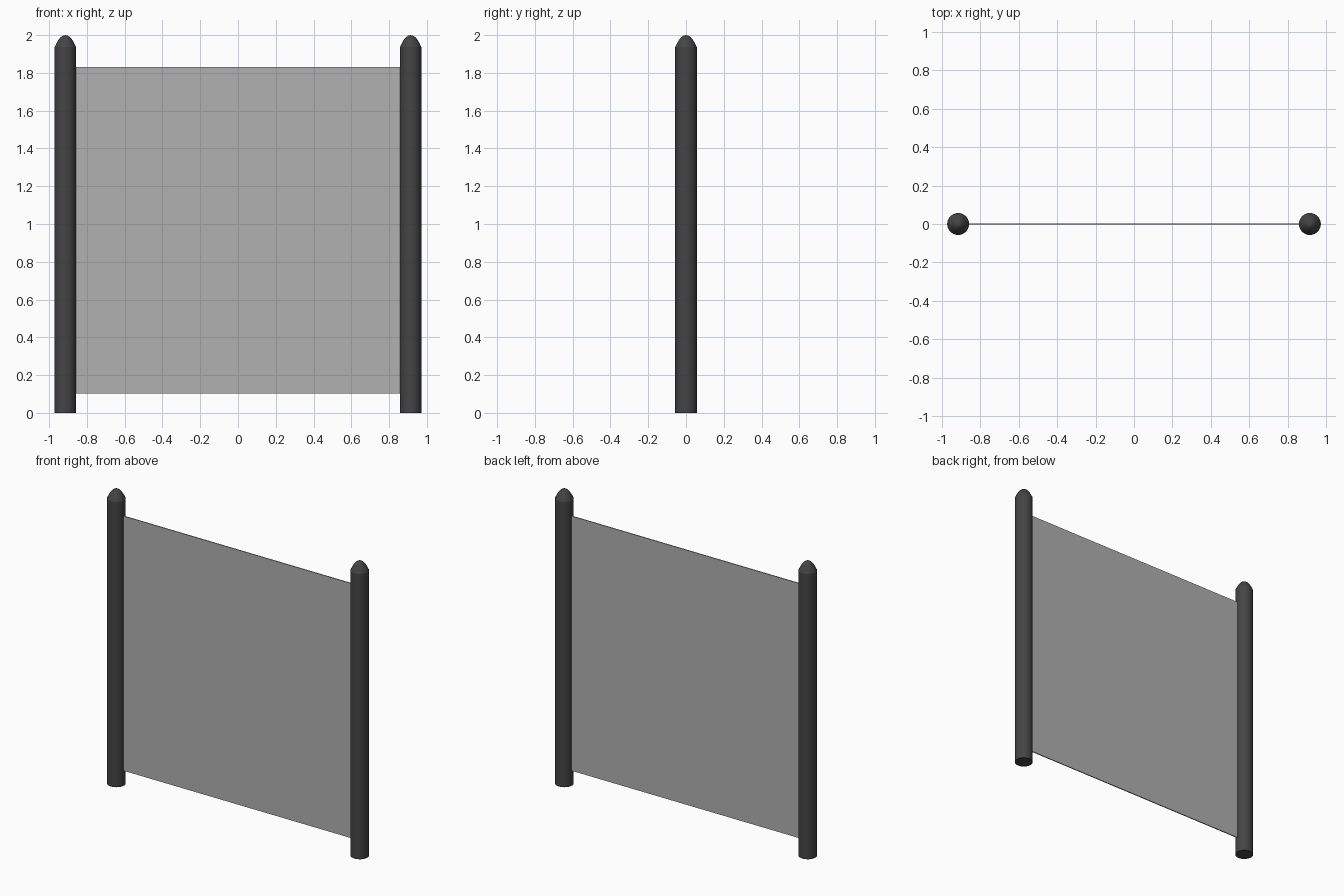
import bpy, bmesh, math

if "Cube" in bpy.data.objects:
    bpy.data.objects.remove(bpy.data.objects["Cube"])

POST_X, R = 0.914, 0.057


def material(name, rgba):
    m = bpy.data.materials.new(name)
    m.diffuse_color = rgba
    m.use_nodes = True
    m.node_tree.nodes["Principled BSDF"].inputs["Base Color"].default_value = m.diffuse_color
    return m


def add_object(name, bm, mat):
    me = bpy.data.meshes.new(name)
    bmesh.ops.recalc_face_normals(bm, faces=bm.faces)
    bm.to_mesh(me)
    bm.free()
    me.materials.append(mat)
    ob = bpy.data.objects.new(name, me)
    bpy.context.collection.objects.link(ob)
    return ob


def lathe(name, profile, x, mat, sides=32):
    bm = bmesh.new()
    verts = [bm.verts.new((r, 0, z)) for r, z in profile]
    edges = [bm.edges.new(p) for p in zip(verts, verts[1:])]
    bmesh.ops.spin(bm, geom=verts + edges, cent=(0, 0, 0), axis=(0, 0, 1),
                   angle=math.tau, steps=sides)
    bmesh.ops.remove_doubles(bm, verts=bm.verts, dist=1e-5)
    ob = add_object(name, bm, mat)
    ob.location.x = x
    bpy.ops.object.select_all(action='DESELECT')
    ob.select_set(True)
    bpy.context.view_layer.objects.active = ob
    bpy.ops.object.shade_smooth_by_angle(angle=math.radians(20))
    return ob


dark = material("dark_metal", (0.058, 0.058, 0.058, 1))
grey = material("grey_screen", (0.44, 0.44, 0.44, 1))

# Round posts with pointed, rounded-off tops
profile = [(0, 0), (R, 0), (R, 1.936), (0.047, 1.957), (0.036, 1.976),
           (0.025, 1.989), (0.013, 1.997), (0, 2.0)]
for side, label in ((-1, "left"), (1, "right")):
    lathe(label + "_post", profile, side * POST_X, dark)

# Thin panel between the posts
bottom, top = 0.102, 1.83
bm = bmesh.new()
bmesh.ops.create_cube(bm, size=1)
bmesh.ops.scale(bm, vec=(2 * (POST_X - R) + 0.004, 0.007, top - bottom), verts=bm.verts)
bmesh.ops.translate(bm, vec=(0, 0, (top + bottom) / 2), verts=bm.verts)
add_object("fence_panel", bm, grey)
